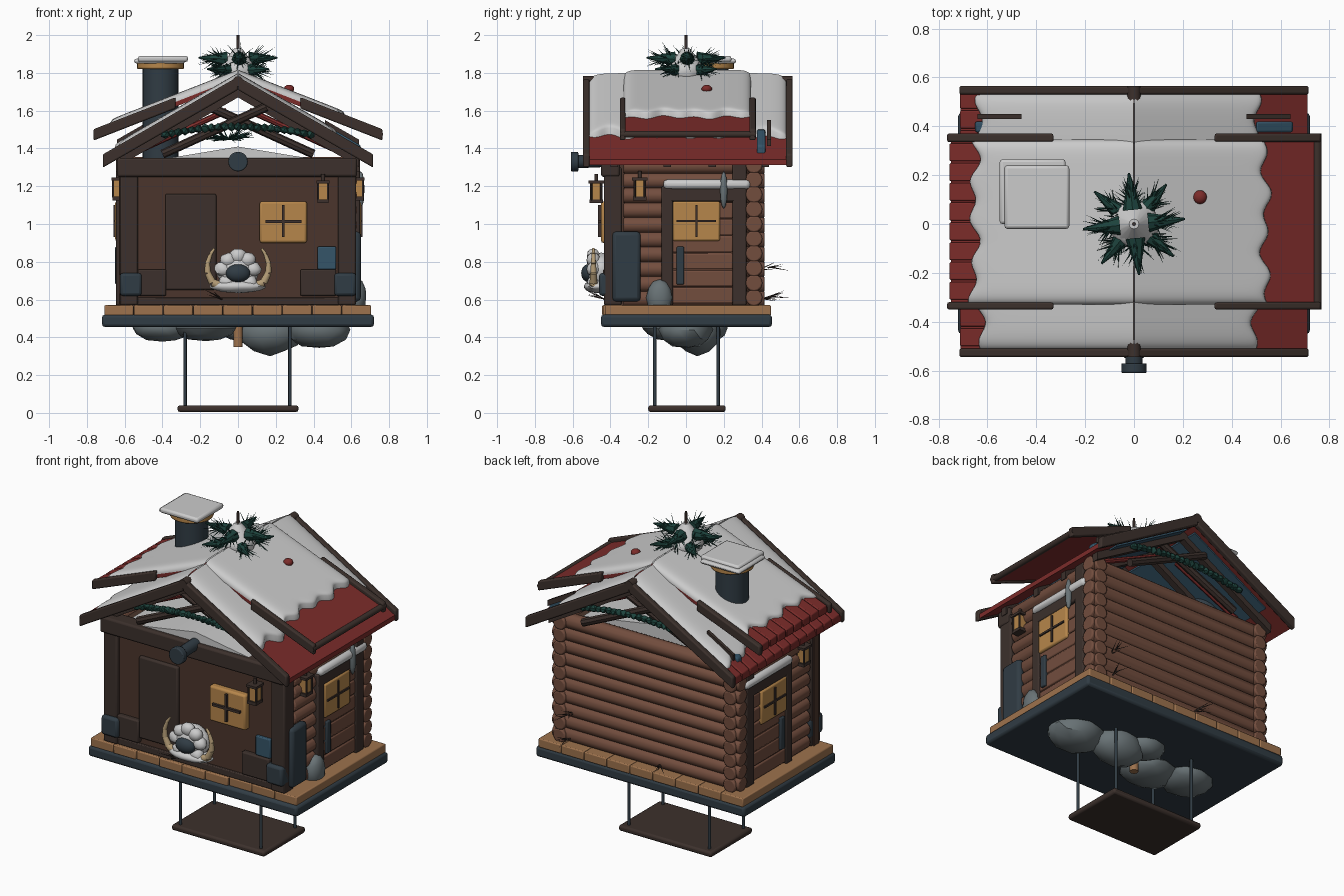
import bpy, bmesh, math, random
from mathutils import Vector, Matrix

if "Cube" in bpy.data.objects:
    bpy.data.objects.remove(bpy.data.objects["Cube"])
random.seed(4)
PAL = dict(dark=(.045, .03, .025), wall=(.07, .036, .025), log=(.17, .075, .048), plank=(.34, .17, .075),
           slate=(.03, .045, .058), snow=(.62, .65, .65), red=(.2, .025, .023), ochre=(.47, .24, .07),
           blue=(.035, .09, .14), green=(.012, .055, .045), rock=(.14, .17, .18), horn=(.45, .33, .18))
MAT = {}
for k, c in PAL.items():
    MAT[k] = bpy.data.materials.new(k)
    MAT[k].diffuse_color = (*c, 1)

# ---- shape helpers: each returns a function that adds geometry to a bmesh
def box(lo, hi):
    lo, hi = Vector(lo), Vector(hi)
    size = [abs(v) for v in hi - lo]
    return lambda bm: bmesh.ops.create_cube(bm, size=1, matrix=Matrix.Translation((lo + hi) / 2) @ Matrix.Diagonal((*size, 1)))

def rod(p, q, r, r2=None, n=12):
    p, q = Vector(p), Vector(q)
    m = Matrix.Translation((p + q) / 2) @ (q - p).to_track_quat('Z', 'Y').to_matrix().to_4x4()
    return lambda bm: bmesh.ops.create_cone(bm, cap_ends=True, segments=n, radius1=r,
                                            radius2=r if r2 is None else r2, depth=(q - p).length, matrix=m)

def ball(c, r, sub=3, rough=0):
    def add(bm):
        vs = bmesh.ops.create_icosphere(bm, subdivisions=sub, radius=1)['verts']
        for v in vs:
            k = 1 + random.uniform(-rough, rough)
            v.co = Vector(c) + Vector([a * b * k for a, b in zip(v.co, r)])
    return add

def prism(pts, y0, y1):
    def add(bm):
        f = bm.faces.new([bm.verts.new((x, y0, z)) for x, z in pts])
        ext = bmesh.ops.extrude_face_region(bm, geom=[f])['geom']
        bmesh.ops.translate(bm, vec=(0, y1 - y0, 0), verts=[g for g in ext if isinstance(g, bmesh.types.BMVert)])
    return add

def tuft(o, d, count, length, spread, r=.006):
    o, d, out = Vector(o), Vector(d).normalized(), []
    for i in range(count):
        v = (d + Vector([random.uniform(-1, 1) * spread for _ in range(3)])).normalized()
        p = o + d * length * .5 * random.random()
        out.append(rod(p, p + v * length * random.uniform(.6, 1), r, 0, 4))
    return out

def part(name, mat, *shapes, bevel=0):
    bm = bmesh.new()
    for s in shapes:
        s(bm)
    bmesh.ops.recalc_face_normals(bm, faces=bm.faces)
    me = bpy.data.meshes.new(name)
    bm.to_mesh(me)
    bm.free()
    me.materials.append(MAT[mat])
    ob = bpy.data.objects.new(name, me)
    bpy.context.collection.objects.link(ob)
    if bevel:
        b = ob.modifiers.new('bevel', 'BEVEL')
        b.width, b.segments = bevel, 2
    return ob

# ---- base: slate slab, plank deck, rocks, hanging tray
part('base_slab', 'slate', box((-.72, -.45, .455), (.72, .455, .52)), bevel=.015)
part('deck_core', 'dark', box((-.69, -.42, .5), (.69, .43, .56)))
part('deck_planks', 'plank', *[box((-.708 + i * .1573, -.435 + random.uniform(-.01, .01), .515), (-.554 + i * .1573, .45, .57))
                               for i in range(9)], bevel=.006)
part('under_rocks', 'rock', *[ball(c, r, 2, .05) for c, r in (
    ((-.4, -.02, .45), (.16, .14, .075)), ((-.17, -.08, .45), (.17, .15, .07)), ((.17, .06, .42), (.17, .13, .115)),
    ((.43, .0, .44), (.17, .14, .1)), ((.02, .12, .45), (.12, .1, .075)))])
part('base_peg', 'plank', rod((0, 0, .35), (0, 0, .46), .025))
part('hanging_tray', 'dark', box((-.32, -.2, .005), (.32, .21, .04)), bevel=.012)
part('tray_rods', 'slate', *[rod((x, y, .03), (x, y, .47), .009) for x in (-.28, .275) for y in (-.165, .17)])

# ---- walls
part('inner_room', 'wall', box((-.56, -.38, .56), (.56, .34, 1.32)))
part('front_wall', 'wall', box((-.63, -.41, .57), (.62, -.36, 1.3)))
logs = []
for i in range(10):
    z = .61 + i * .078
    logs.append(rod((-.645, .36, z), (.645, .36, z), .045, n=12))
    logs += [rod((s * .587, -.33, z - .005), (s * .587, .415, z - .005), .044, n=12) for s in (-1, 1)]
part('wall_logs', 'log', *logs, bevel=.008)
part('front_beam', 'dark', box((-.64, -.45, 1.25), (.63, -.35, 1.35)), bevel=.012)
part('front_posts', 'dark', *[box((s * .53, -.435, .57), (s * .625, -.34, 1.3)) for s in (-1, 1)], bevel=.01)
part('front_sill', 'dark', box((-.6, -.425, .57), (.6, -.4, .61)), bevel=.005)
part('post_shoes', 'slate', *[box((s * .51, -.46, .62), (s * .625, -.33, .74)) for s in (-1, 1)], bevel=.015)
part('door', 'dark', box((-.385, -.43, .65), (-.115, -.4, 1.16)), bevel=.01)
part('front_crates', 'dark', box((-.53, -.44, .62), (-.38, -.4, .76)), box((.33, -.44, .62), (.52, -.4, .76)), bevel=.008)
part('blue_box', 'blue', box((.42, -.43, .76), (.52, -.4, .88)), bevel=.006)

# ---- windows
part('front_window', 'ochre', box((.115, -.45, .9), (.365, -.4, 1.12)), bevel=.012)
part('front_window_bars', 'dark', box((.232, -.465, .93), (.246, -.44, 1.1)), box((.145, -.465, 1.005), (.335, -.44, 1.02)))
for s, side in ((-1, 'left'), (1, 'right')):
    part(side + '_bay_posts', 'dark', box((s * .58, -.13, .57), (s * .645, -.07, 1.2)),
         box((s * .58, .245, .57), (s * .645, .32, 1.34)), box((s * .58, -.13, 1.12), (s * .645, .32, 1.19)), bevel=.008)
    part(side + '_bay_boards', 'log', *[box((s * .58, -.08, .58 + i * .09), (s * .635, .25, .665 + i * .09))
                                       for i in range(6)], bevel=.008)
    part(side + '_bay_window', 'ochre', box((s * .61, -.07, .91), (s * .65, .18, 1.12)), bevel=.01)
    part(side + '_bay_bars', 'dark', box((s * .64, .05, .93), (s * .658, .062, 1.1)), box((s * .64, -.05, 1.01), (s * .658, .16, 1.022)))
    part(side + '_bay_snow', 'snow', box((s * .57, -.12, 1.185), (s * .66, .34, 1.235)), bevel=.02)
    part(side + '_bay_hinge', 'slate', box((s * .62, -.05, .68), (s * .65, -.01, .88)), bevel=.006)
part('side_slate_panels', 'slate', box((.6, -.39, .59), (.65, -.24, .96)), bevel=.02)
part('right_rock', 'rock', ball((.63, -.14, .61), (.05, .07, .1), 2, .05))
part('right_icicle', 'rock', ball((.65, .2, 1.18), (.02, .02, .1), 2))

# ---- lanterns
for nm, x, y, z in (('front', .45, -.475, 1.175), ('right', .635, -.245, 1.19), ('left', -.635, -.245, 1.19)):
    part(nm + '_lantern_glass', 'ochre', box((x - .025, y - .025, z - .05), (x + .025, y + .025, z + .04)))
    part(nm + '_lantern_frame', 'dark', box((x - .03, y - .035, z - .065), (x + .03, y + .035, z - .045)),
         box((x - .035, y - .04, z + .04), (x + .035, y + .04, z + .055)), rod((x, y, z + .05), (x, y, z + .09), .01),
         *[rod((x + a, y + b, z - .05), (x + a, y + b, z + .05), .006, n=6) for a in (-.027, .027) for b in (-.027, .027)])

# ---- projecting spar at the front beam
part('front_spar', 'slate', rod((0, -.58, 1.33), (0, -.35, 1.34), .035, n=16), rod((0, -.61, 1.33), (0, -.57, 1.33), .052, n=20), bevel=.006)

# ---- horned snow head
part('snow_head', 'snow', ball((0, -.45, .75), (.11, .08, .095), 3, .04), ball((0, -.47, .67), (.15, .07, .035), 3, .03),
     *[ball((x, -.49, z), (.045, .035, .04), 2, .1) for x, z in ((-.08, .76), (.08, .76), (-.05, .81), (.05, .81), (0, .83), (-.06, .69), (.06, .69))])
part('head_muzzle', 'slate', ball((0, -.515, .74), (.065, .04, .048)))
for s, side in ((-1, 'left'), (1, 'right')):
    pts = [(.09, .67), (.135, .69), (.16, .74), (.162, .79), (.145, .84), (.125, .87)]
    part(side + '_horn', 'horn', *[rod((s * a[0], -.49, a[1]), (s * b[0], -.49, b[1]), .024 - i * .0035, .0205 - i * .0035)
                                   for i, (a, b) in enumerate(zip(pts, pts[1:]))])

# ---- roof: steep main layer, shallower upper layer
MAIN, UP = (1.75, .575), (1.775, .39)
def slab(s, layer, x0, x1, y0, y1, top, bottom):
    z = lambda x, h: layer[0] - layer[1] * x + h
    return prism([(s * x0, z(x0, top)), (s * x1, z(x1, top)), (s * x1, z(x1, bottom)), (s * x0, z(x0, bottom))], y0, y1)

def snow(s, layer, x0, x1, y0, y1, t, phase):
    def add(bm):
        nu, nv, rows = 22, 60, []
        for i in range(nu + 1):
            row = []
            for j in range(nv + 1):
                u, v = i / nu, .5 - .5 * math.cos(math.pi * j / nv)
                y = y0 + (y1 - y0) * v
                x = x0 + (x1 + .016 * math.sin(y * 38 + phase) + .01 * math.sin(y * 17) - x0) * math.sin(u * math.pi / 2)
                h = t * math.sqrt(max(0, (1 - abs(2 * v - 1) ** 14) * (1 - u ** 14)))
                row.append(bm.verts.new((s * x, y, layer[0] - layer[1] * x + h)))
            rows.append(row)
        for a, b in zip(rows, rows[1:]):
            for j in range(nv):
                bm.faces.new((a[j], b[j], b[j + 1], a[j + 1]))
    return add

for s, side in ((-1, 'left'), (1, 'right')):
    part(side + '_main_roof', 'red', slab(s, MAIN, 0, .71, -.53, .54, 0, -.03))
    part(side + '_roof_lining', 'blue', slab(s, MAIN, .03, .55, -.48, .5, -.025, -.04))
    part(side + '_upper_roof', 'red', slab(s, UP, .12, .75, -.325, .34, 0, -.025))
    part(side + '_end_boards', 'dark', slab(s, MAIN, 0, .715, -.545, -.51, .03, -.04),
         slab(s, MAIN, 0, .715, .53, .565, .03, -.04), bevel=.008)
    part(side + '_upper_boards', 'dark', slab(s, UP, .33, .765, -.35, -.32, .025, -.035),
         slab(s, UP, .33, .765, .335, .37, .025, -.035), bevel=.008)
    part(side + '_rafters', 'dark', *[slab(s, MAIN, 0, .64, y, y + .04, -.03, -.08) for y in (-.4, -.12, .12, .4)])
    part(side + '_braces', 'dark', *[rod((-s * .15, y, 1.62), (s * .4, y, 1.37), .024, n=8) for y in (-.39 + s * .02, .42 + s * .02)])
    part(side + '_red_struts', 'red', *[rod((s * .06, y, 1.6), (s * .5, y, 1.4), .016, n=8) for y in (-.3, .3)])
    e = .5 if s > 0 else .63
    part(side + '_main_snow', 'snow', snow(s, MAIN, .003, e, -.515, .535, .05, 1))
    part(side + '_upper_snow', 'snow', snow(s, UP, .003, .54 if s > 0 else .655, -.33, .345, .042, 2 + s))
    part(side + '_roof_blue_patch', 'blue', slab(s, MAIN, .5, .65, .375, .42, .04, -.01), bevel=.008)
    part(side + '_roof_patch_bar', 'dark', slab(s, MAIN, .46, .64, .43, .45, .065, .03))
part('upper_eave_beam', 'dark', rod((.75, -.35, 1.475), (.75, .37, 1.475), .018))
part('left_shingles', 'red', *[slab(-1, lay, a, b, y0 + i * .081, y0 + .073 + i * .081, .018, -.03)
     for lay, a, b, y0, n in ((UP, .62, .755, -.31, 8), (MAIN, .6, .712, -.5, 13)) for i in range(n)], bevel=.005)
part('ridge_beam', 'dark', rod((0, -.545, 1.755), (0, .565, 1.755), .028))
part('roof_bauble', 'red', ball((.27, .11, 1.715), (.028, .028, .022)))

# ---- attic: snow floor, garlands, fir sprig
part('attic_snow', 'snow', prism([(-.5, 1.33), (-.3, 1.36), (0, 1.41), (.3, 1.36), (.5, 1.33)], -.42, .3))
for y, side in ((-.44, 'front'), (.46, 'back')):
    part(side + '_garland', 'green', *[ball((x, y, 1.515 - .28 * x * x), (.025, .025, .022), 1, .15)
                                       for x in [i * .035 - .385 for i in range(23)]])
part('attic_sprig', 'green', *[n for i in range(6) for n in tuft((-.05, -.1, 1.45), (math.cos(i * 1.05), math.sin(i * 1.05), .2), 14, .12, .4)])

# ---- chimney with snow cap
cx, cy = -.41, .13
part('chimney', 'slate', rod((cx, cy, 1.34), (cx, cy, 1.83), .095, n=24))
part('chimney_collar', 'ochre', rod((cx, cy, 1.82), (cx, cy, 1.855), .125, n=24), bevel=.008)
part('chimney_snow', 'snow', box((-.55, .0, 1.85), (-.28, .265, 1.875)), box((-.53, -.02, 1.858), (-.265, .24, 1.89)), bevel=.012)

# ---- fir and snow ornament on the ridge
part('ridge_snowball', 'snow', ball((0, 0, 1.81), (.1, .1, .07), 3, .04), rod((0, 0, 1.84), (0, 0, 1.93), .09, .02, 16))
part('ridge_pole', 'dark', rod((0, 0, 1.85), (0, 0, 2.0), .009, .007))
sp = []
for i in range(8):
    a = i * math.tau / 8 + .1
    d, o = Vector((math.cos(a), math.sin(a), .05)), Vector((0, 0, 1.84 + .03 * (-1) ** i))
    sp += tuft(o + d * .05, d, 36, .12, .75, .005)
    sp.append(rod(o + d * .06, o + d * .21, .04, .004, 8))
part('ridge_fir', 'green', *sp)

# ---- dry twigs around the walls
tw = []
for o, d in (((.5, .39, .6), (.2, 1, .3)), ((-.1, .39, .6), (-.3, 1, .3)), ((-.08, -.43, .6), (-.5, -.6, .3)), ((.5, .39, .76), (0, 1, .2))):
    tw += tuft(o, d, 5, .12, .4, .004)
part('twigs', 'dark', *tw)

# ---- smooth shading with sharp edges kept
bpy.ops.object.select_all(action='SELECT')
bpy.context.view_layer.objects.active = bpy.context.scene.objects[0]
bpy.ops.object.shade_smooth_by_angle(angle=math.radians(38))

for m in bpy.data.materials:
    if m.users and not m.is_grease_pencil:
        m.use_nodes = True
        m.node_tree.nodes["Principled BSDF"].inputs["Base Color"].default_value = m.diffuse_color
